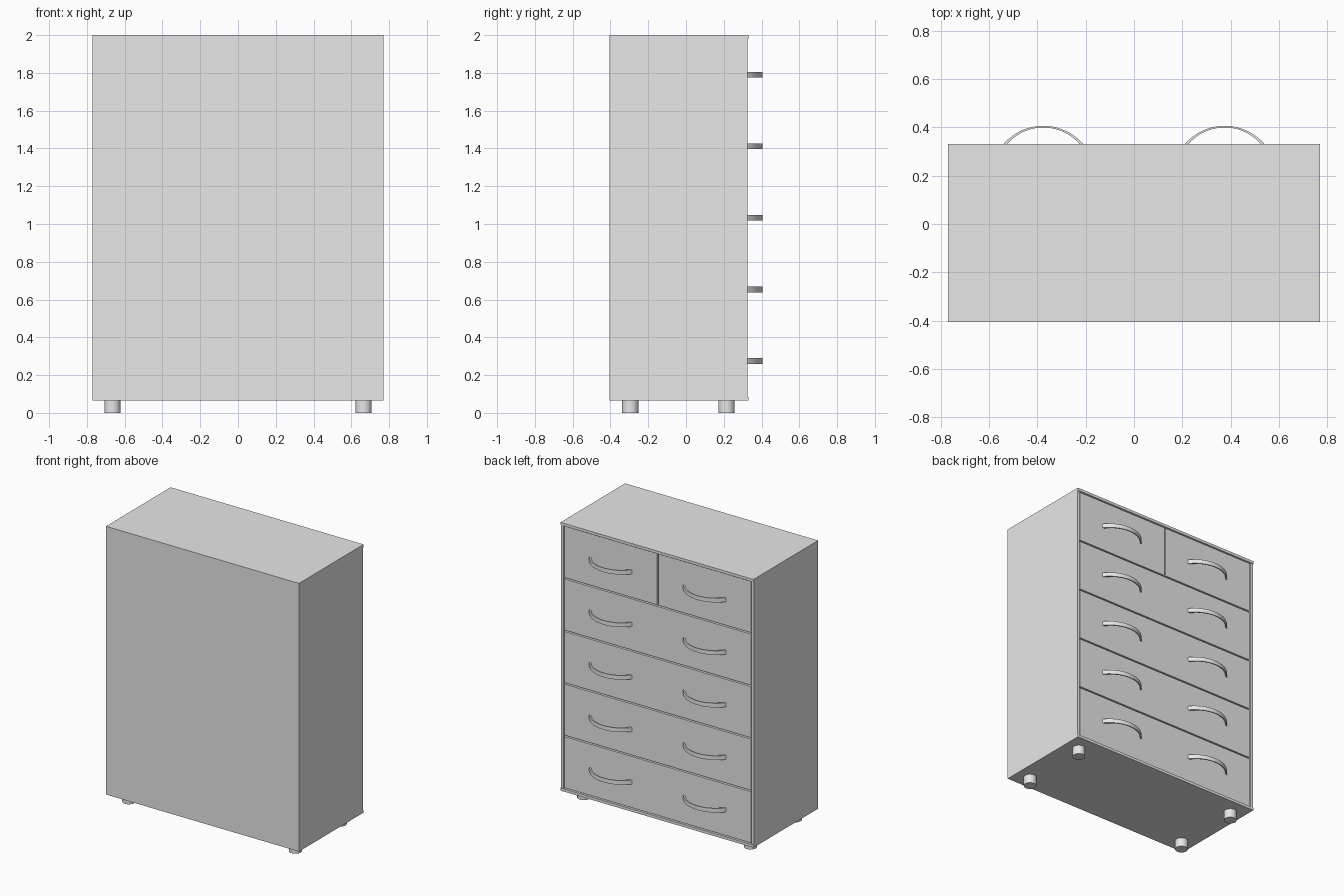
import bpy
import math

cube = bpy.data.objects.get("Cube")
if cube:
    bpy.data.objects.remove(cube, do_unlink=True)

grey = bpy.data.materials.new("light_grey")
grey.use_nodes = True
grey.diffuse_color = (0.8, 0.8, 0.8, 1)
grey.node_tree.nodes["Principled BSDF"].inputs["Base Color"].default_value = (0.8, 0.8, 0.8, 1)


def mesh_object(name, verts, faces):
    mesh = bpy.data.meshes.new(name)
    mesh.from_pydata(verts, [], faces)
    mesh.materials.append(grey)
    obj = bpy.data.objects.new(name, mesh)
    bpy.context.collection.objects.link(obj)
    return obj


def box(name, xs, ys, zs):
    verts = [(x, y, z) for x in xs for y in ys for z in zs]
    faces = [(0, 1, 3, 2), (4, 6, 7, 5), (0, 4, 5, 1),
             (2, 3, 7, 6), (0, 2, 6, 4), (1, 5, 7, 3)]
    return mesh_object(name, verts, faces)


def smooth(obj):
    bpy.ops.object.select_all(action="DESELECT")
    obj.select_set(True)
    bpy.context.view_layer.objects.active = obj
    bpy.ops.object.shade_smooth_by_angle(angle=math.radians(35))


def arc(half, rise, steps):
    # Circular arc with the given half chord and rise, from -half to +half
    radius = (half * half + rise * rise) / (2 * rise)
    sweep = math.asin(half / radius)
    angles = [sweep * (2 * i / steps - 1) for i in range(steps + 1)]
    return [(radius * math.sin(a), radius * math.cos(a) - radius + rise) for a in angles]


def handle(name, x, y, z):
    # Bowed strip, thinner in the middle than at its feet
    steps, h = 24, 0.015
    verts = []
    for (ox, oy), (ix, iy) in zip(arc(0.171, 0.083, steps), arc(0.156, 0.076, steps)):
        verts += [(x + px, y + py, z + dz) for px, py, dz in
                  ((ox, oy, -h), (ox, oy, h), (ix, iy, h), (ix, iy, -h))]
    faces = [(0, 1, 2, 3), tuple(4 * steps + k for k in (3, 2, 1, 0))]
    for i in range(steps):
        for k in range(4):
            a, b = 4 * i + k, 4 * i + (k + 1) % 4
            faces.append((a, a + 4, b + 4, b))
    smooth(mesh_object(name, verts, faces))


W, BACK, FRONT = 0.77, -0.405, 0.326
LOW, HIGH, T = 0.065, 2.0, 0.02

# Carcass
box("back_panel", (-W, W), (BACK, BACK + 0.008), (LOW, HIGH))
box("top_panel", (-W, W), (BACK + 0.008, FRONT + 0.005), (HIGH - T, HIGH))
box("bottom_panel", (-W, W), (BACK + 0.008, FRONT + 0.005), (LOW, LOW + T))
for side, s in (("left", 1), ("right", -1)):
    box(side + "_side_panel", sorted((s * W, s * (W - T))),
        (BACK + 0.008, FRONT), (LOW + T, HIGH - T))

# Drawer fronts and handles, top row split in two
ROWS, GAP = 5, 0.005
pitch = (HIGH - LOW - 2 * T) / ROWS
inner = W - T - GAP
for row in range(ROWS):
    z0 = LOW + T + row * pitch
    zs = (z0 + GAP, z0 + pitch - GAP)
    spans = [(-inner, inner)] if row < ROWS - 1 else [(-inner, -GAP), (GAP, inner)]
    for i, xs in enumerate(spans):
        box(f"drawer_{row + 1}_{i + 1}", xs, (FRONT - 0.025, FRONT - 0.003), zs)
    for side, s in (("left", 1), ("right", -1)):
        handle(f"{side}_handle_{row + 1}", s * 0.375, FRONT - 0.003, z0 + pitch / 2)

# Feet
for x in (-0.665, 0.665):
    for y in (-0.295, 0.215):
        bpy.ops.mesh.primitive_cylinder_add(vertices=32, radius=0.043, depth=LOW,
                                            location=(x, y, LOW / 2))
        foot = bpy.context.object
        foot.name = "foot"
        foot.data.materials.append(grey)
        smooth(foot)
